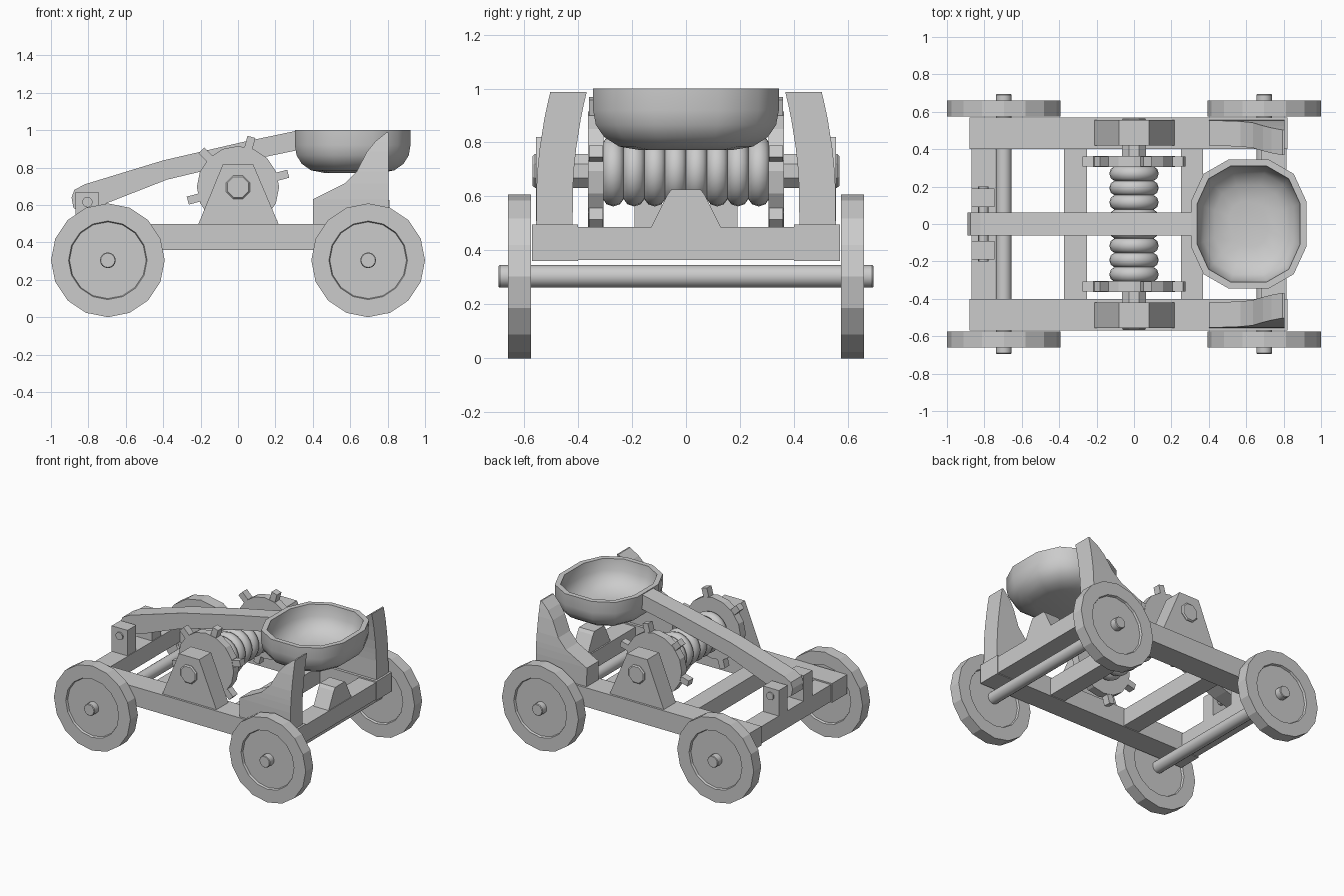
import bpy, bmesh, math
from mathutils import Matrix, Vector

if "Cube" in bpy.data.objects:
    bpy.data.objects.remove(bpy.data.objects["Cube"])

grey = bpy.data.materials.new("plain_grey")
grey.use_nodes = True
grey.diffuse_color = (0.6, 0.6, 0.6, 1)
bsdf = next(n for n in grey.node_tree.nodes if n.type == 'BSDF_PRINCIPLED')
bsdf.inputs["Base Color"].default_value = (0.6, 0.6, 0.6, 1)
bsdf.inputs["Roughness"].default_value = 0.6


def finish(name, bm, smooth=None):
    bmesh.ops.recalc_face_normals(bm, faces=bm.faces)
    mesh = bpy.data.meshes.new(name)
    bm.to_mesh(mesh)
    bm.free()
    mesh.materials.append(grey)
    ob = bpy.data.objects.new(name, mesh)
    bpy.context.collection.objects.link(ob)
    if smooth:
        bpy.ops.object.select_all(action='DESELECT')
        ob.select_set(True)
        bpy.context.view_layer.objects.active = ob
        bpy.ops.object.shade_smooth_by_angle(angle=math.radians(smooth))
    return ob


def loft(name, rings, closed=False, smooth=None):
    """Join equal rings of points with quads, capping the two ends unless closed."""
    bm = bmesh.new()
    loops = [[bm.verts.new(p) for p in ring] for ring in rings]
    n = len(loops[0])
    pairs = list(zip(loops, loops[1:])) + ([(loops[-1], loops[0])] if closed else [])
    for a, b in pairs:
        for i in range(n):
            j = (i + 1) % n
            bm.faces.new((a[i], a[j], b[j], b[i]))
    if not closed:
        bm.faces.new(loops[0])
        bm.faces.new(loops[-1])
    return finish(name, bm, smooth)


def box(name, x0, x1, y0, y1, z0, z1):
    return loft(name, [[(x0, y0, z), (x1, y0, z), (x1, y1, z), (x0, y1, z)] for z in (z0, z1)])


def prism_y(name, outline, y0, y1):
    return loft(name, [[(x, y, z) for x, z in outline] for y in (y0, y1)])


def prism_x(name, outline, x0, x1):
    return loft(name, [[(x, y, z) for y, z in outline] for x in (x0, x1)])


def turned(name, profile, x, z, sides, closed=False, smooth=None, phase=0.0):
    """Turn (radius, y) pairs around an axis parallel to y."""
    angles = [2 * math.pi * (i + phase) / sides for i in range(sides)]
    rings = [[(x + r * math.cos(a), y, z + r * math.sin(a)) for a in angles] for r, y in profile]
    return loft(name, rings, closed, smooth)


SIDES = (("left_row", 1), ("right_row", -1))
AXLE_Z, DRUM_Z = 0.304, 0.695

# Wheels with recessed centres, and their axles
for end, x in (("front", -0.696), ("rear", 0.696)):
    for side, s in SIDES:
        turned(f"{end}_wheel_{side}",
               [(0.205, s * 0.59), (0.21, s * 0.575), (0.304, s * 0.575),
                (0.304, s * 0.66), (0.21, s * 0.66), (0.205, s * 0.645)], x, AXLE_Z, 16)
    turned(f"{end}_axle", [(0.038, -0.695), (0.042, -0.69), (0.042, 0.69), (0.038, 0.695)],
           x, AXLE_Z, 16, smooth=30)

# Chassis rails and cross beams
for side, s in SIDES:
    box(f"rail_{side}", -0.88, 0.82, s * 0.40, s * 0.57, 0.36, 0.497)
for name, x0, x1 in (("front_beam", -0.87, -0.74), ("front_mid_beam", -0.375, -0.25),
                     ("rear_mid_beam", 0.25, 0.37), ("rear_beam", 0.68, 0.815)):
    box(name, x0, x1, -0.41, 0.41, 0.365, 0.487)

# Arm rest with flared sides on the rear beam
half = [(0.13, 0.485), (0.115, 0.515), (0.07, 0.605), (0.055, 0.625)]
prism_x("arm_rest", half + [(-y, z) for y, z in reversed(half)], 0.69, 0.81)

# Leaning rear posts, swept inward with height
rows = [(0.49, 0.40), (0.63, 0.40), (0.68, 0.50), (0.715, 0.57), (0.78, 0.635),
        (0.885, 0.69), (0.94, 0.735), (0.988, 0.795)]
for side, s in SIDES:
    rings = []
    for z, x in rows:
        lean = 0.3 * max(0, z - 0.57) ** 2
        inner, outer = s * (0.42 - lean), s * (0.555 - lean)
        rings.append([(x, inner, z), (0.805, inner, z), (0.805, outer, z), (x, outer, z)])
    loft(f"rear_post_{side}", rings)

# Drum bearings, shaft and spoked flanges
for side, s in SIDES:
    prism_y(f"bearing_{side}", [(-0.215, 0.49), (-0.08, 0.82), (0.08, 0.82), (0.22, 0.49)],
            s * 0.42, s * 0.555)
    turned(f"flange_{side}", [(0.22, s * 0.305), (0.22, s * 0.363)], 0, DRUM_Z, 16)
    for k in range(6):
        turn = Matrix.Rotation(-math.radians(15 + 60 * k), 4, 'Y')
        peg = box(f"peg_{side}_{k + 1}", 0.2, 0.278, s * 0.308, s * 0.36, -0.022, 0.022)
        peg.data.transform(Matrix.Translation((0, 0, DRUM_Z)) @ turn)
turned("drum_shaft", [(0.06, -0.568), (0.068, -0.56), (0.068, 0.56), (0.06, 0.568)],
       0, DRUM_Z, 8, phase=0.5)

# Rope coils wound on the drum
for k in range(8):
    y = (k - 3.5) * 0.077
    section = [(0.09 + 0.042 * math.cos(t * math.pi / 5), y + 0.042 * math.sin(t * math.pi / 5))
               for t in range(10)]
    turned(f"rope_coil_{k + 1}", section, 0, DRUM_Z, 24, closed=True, smooth=60)

# Arm hinge brackets and pin
for side, s in SIDES:
    box(f"hinge_bracket_{side}", -0.87, -0.745, s * 0.09, s * 0.19, 0.48, 0.67)
turned("hinge_pin", [(0.028, -0.2), (0.028, 0.2)], -0.805, 0.615, 12, smooth=30)

# Throwing arm, bent along its length
top = [(-0.89, 0.64), (-0.875, 0.68), (-0.82, 0.71), (-0.40, 0.838), (0.02, 0.935), (0.32, 0.998)]
low = [(-0.88, 0.585), (-0.85, 0.565), (-0.73, 0.598), (-0.38, 0.735), (0.04, 0.835), (0.33, 0.895)]
loft("throwing_arm", [[(a[0], -0.062, a[1]), (a[0], 0.062, a[1]),
                       (b[0], 0.062, b[1]), (b[0], -0.062, b[1])] for a, b in zip(top, low)])


# Scoop with a rounded-square rim, outside then inside
def rim(scale, z, inset=0.0):
    points = []
    for i in range(12):
        a = 2 * math.pi * (i + 0.5) / 12
        c, d = math.cos(a), math.sin(a)
        x = math.copysign(abs(c) ** 0.8, c) * (0.318 * scale - inset)
        y = math.copysign(abs(d) ** 0.8, d) * (0.354 * scale - inset)
        points.append((0.613 + x, y, z))
    return points


outside = [(0.5, 0.772), (0.72, 0.785), (0.88, 0.82), (0.97, 0.865), (1.0, 0.92), (1.0, 1.0)]
inside = [(1.0, 1.0), (0.97, 0.92), (0.88, 0.865), (0.7, 0.825), (0.45, 0.808)]
loft("scoop", [rim(s, z) for s, z in outside] + [rim(s, z, 0.035) for s, z in inside], smooth=50)
